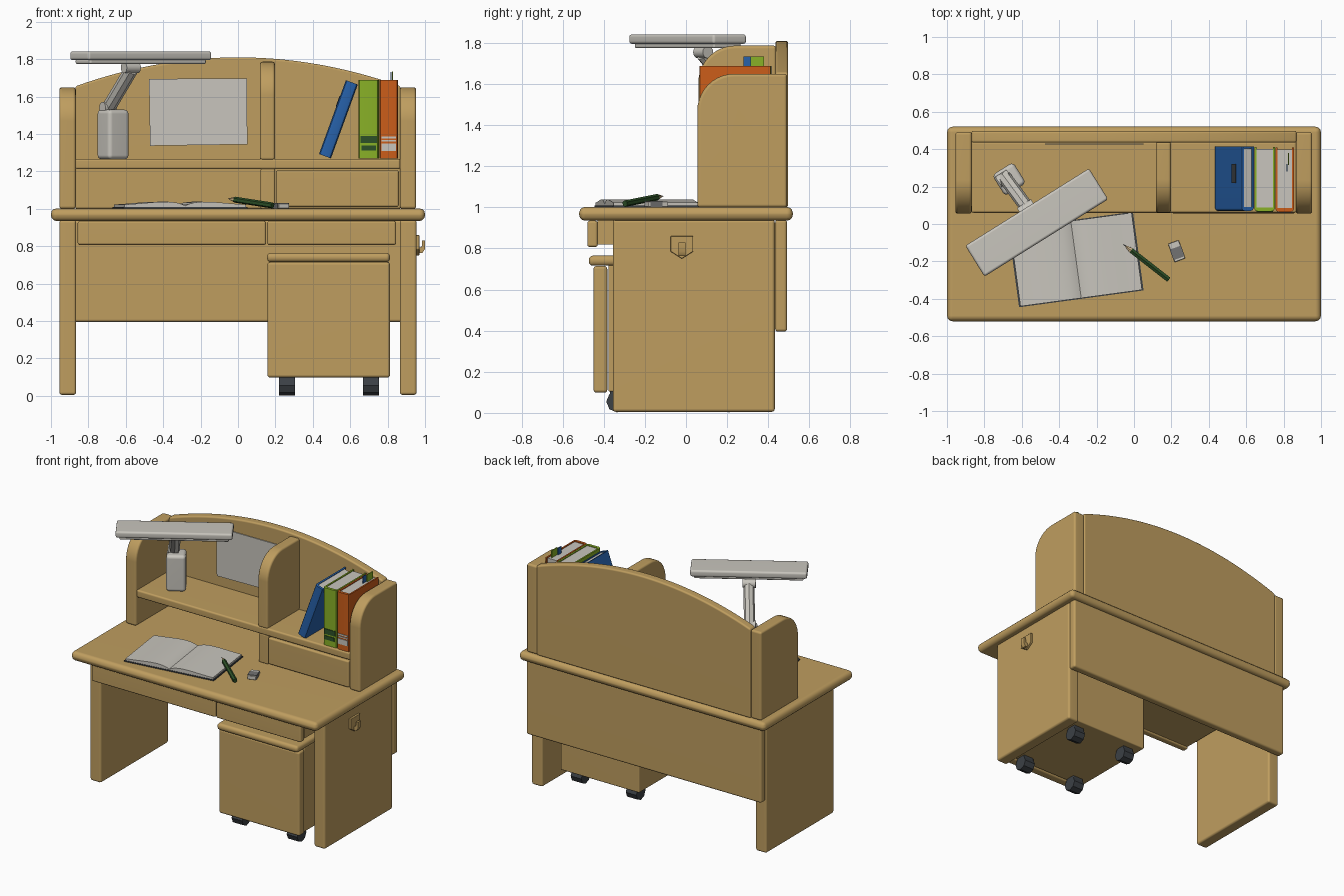
import bpy, bmesh, math
from mathutils import Matrix, Vector

if "Cube" in bpy.data.objects:
    bpy.data.objects.remove(bpy.data.objects["Cube"])


def material(name, r, g, b):
    m = bpy.data.materials.new(name)
    m.diffuse_color = (r, g, b, 1)
    m.use_nodes = True
    m.node_tree.nodes["Principled BSDF"].inputs["Base Color"].default_value = m.diffuse_color
    return m


WOOD = material("wood", 0.52, 0.34, 0.115)
PALE = material("pale_grey", 0.58, 0.56, 0.51)
BLUE = material("blue", 0.02, 0.12, 0.40)
GREEN = material("green", 0.25, 0.44, 0.02)
ORANGE = material("orange", 0.60, 0.11, 0.01)
DARK_GREEN = material("dark_green", 0.025, 0.08, 0.02)
CHARCOAL = material("charcoal", 0.045, 0.052, 0.06)
SLEEVE = material("mid_grey", 0.17, 0.17, 0.17)
TIP = material("light_wood", 0.62, 0.45, 0.25)


def finish(name, bm, mat, mtx=None):
    bmesh.ops.recalc_face_normals(bm, faces=bm.faces)
    me = bpy.data.meshes.new(name)
    bm.to_mesh(me)
    bm.free()
    me.materials.append(mat)
    me.polygons.foreach_set("use_smooth", [True] * len(me.polygons))
    me.set_sharp_from_angle(angle=math.radians(40))
    ob = bpy.data.objects.new(name, me)
    bpy.context.scene.collection.objects.link(ob)
    if mtx:
        ob.matrix_world = mtx
    wn = ob.modifiers.new("weighted", 'WEIGHTED_NORMAL')
    wn.keep_sharp = True
    return ob


def prism(name, pts, axis, lo, hi, mat, bevel=0.0, mtx=None, seg=3):
    """Extrude a 2D profile along an axis; x: (y,z)  y: (x,z)  z: (x,y)."""
    place = {'x': lambda a, b, t: (t, a, b),
             'y': lambda a, b, t: (a, t, b),
             'z': lambda a, b, t: (a, b, t)}[axis]
    bm = bmesh.new()
    A = [bm.verts.new(place(a, b, lo)) for a, b in pts]
    B = [bm.verts.new(place(a, b, hi)) for a, b in pts]
    n = len(pts)
    bm.faces.new(A)
    bm.faces.new(B[::-1])
    for i in range(n):
        j = (i + 1) % n
        bm.faces.new((A[i], A[j], B[j], B[i]))
    bmesh.ops.recalc_face_normals(bm, faces=bm.faces)
    if bevel:
        edges = [e for e in bm.edges if e.calc_face_angle(0) > 0.5]
        bmesh.ops.bevel(bm, geom=edges, offset=bevel, segments=seg,
                        profile=0.5, affect='EDGES', clamp_overlap=True)
    return finish(name, bm, mat, mtx)


def box(name, x0, x1, y0, y1, z0, z1, mat, bevel=0.0, mtx=None):
    return prism(name, [(x0, y0), (x1, y0), (x1, y1), (x0, y1)], 'z', z0, z1, mat, bevel, mtx)


def rod(name, a, b, r1, r2, segs, mat):
    """Cylinder or cone from a to b."""
    a, b = Vector(a), Vector(b)
    d = b - a
    bm = bmesh.new()
    bmesh.ops.create_cone(bm, cap_ends=True, segments=segs, radius1=r1, radius2=r2, depth=d.length)
    return finish(name, bm, mat, Matrix.Translation((a + b) / 2) @ d.to_track_quat('Z', 'Y').to_matrix().to_4x4())


def rounded_side(y0, y1, z0, z1, r):
    """Upright panel outline with its front top corner rounded."""
    arc = [(y0 + r - r * math.cos(t), z1 - r + r * math.sin(t))
           for t in [i * math.pi / 20 for i in range(11)]]
    return [(y1, z0), (y0, z0)] + arc + [(y1, z1)]


def placed(x, y, z, deg, axis='Z'):
    return Matrix.Translation((x, y, z)) @ Matrix.Rotation(math.radians(deg), 4, axis)


# Desk: top, legs, rear panel
box("desktop", -1, 1, -0.52, 0.52, 0.935, 1.002, WOOD, 0.03)
for side, x0 in (("left", -0.955), ("right", 0.865)):
    box(side + "_leg", x0, x0 + 0.09, -0.356, 0.432, 0.005, 0.94, WOOD, 0.015)
    prism(side + "_hutch_side", rounded_side(0.055, 0.492, 1.0, 1.65, 0.18), 'x', x0, x0 + 0.088, WOOD, 0.015)
box("lower_back_panel", -0.955, 0.955, 0.434, 0.492, 0.395, 0.94, WOOD, 0.015)

# Desk drawers
for name, x0, x1 in (("wide_drawer", -0.857, 0.15), ("small_drawer", 0.156, 0.845)):
    box(name + "_front", x0, x1, -0.48, -0.43, 0.807, 0.935, WOOD, 0.012)
    box(name + "_body", x0 + 0.01, x1 - 0.005, -0.43, 0.32, 0.82, 0.94, WOOD)

# Hutch: arched back, shelf, divider, drawer
arch = [(x, 1.81 - 0.155 * (x / 0.87) ** 2) for x in [-0.87 + 1.74 * i / 28 for i in range(29)]]
prism("arched_back", [(0.87, 1.0), (-0.87, 1.0)] + arch, 'y', 0.435, 0.497, WOOD, 0.012)
box("shelf", -0.87, 0.868, 0.06, 0.44, 1.212, 1.267, WOOD, 0.012)
prism("divider_upper", rounded_side(0.06, 0.44, 1.26, 1.787, 0.18), 'x', 0.117, 0.198, WOOD, 0.015)
box("divider_lower", 0.12, 0.198, 0.065, 0.44, 1.0, 1.215, WOOD, 0.01)
box("hutch_drawer", 0.203, 0.86, 0.055, 0.43, 1.01, 1.206, WOOD, 0.012)

# Rolling cabinet
box("cabinet_lid", 0.155, 0.813, -0.473, 0.31, 0.716, 0.765, WOOD, 0.02)
box("cabinet_front", 0.157, 0.813, -0.45, -0.383, 0.098, 0.715, WOOD, 0.015)
box("cabinet_body", 0.165, 0.805, -0.378, 0.308, 0.103, 0.72, WOOD, 0.008)
for i, (x, y) in enumerate([(x, y) for x in (0.262, 0.71) for y in (-0.335, 0.21)]):
    rod(f"caster_{i}", (x - 0.043, y, 0.055), (x + 0.043, y, 0.055), 0.053, 0.053, 8, CHARCOAL)
    box(f"caster_fork_{i}", x - 0.043, x + 0.043, y - 0.035, y + 0.04, 0.07, 0.108, CHARCOAL, 0.006)

# Bag hook on the right leg
prism("hook_plate", [(-0.075, 0.86), (0.035, 0.86), (0.035, 0.785), (-0.02, 0.75), (-0.075, 0.785)],
      'x', 0.95, 0.97, WOOD, 0.004)
prism("hook", [(0.965, 0.763), (0.985, 0.763), (1.0, 0.785), (1.0, 0.83), (0.985, 0.83),
               (0.982, 0.797), (0.965, 0.79)], 'y', -0.037, -0.003, WOOD)

# Desk lamp
lamp = placed(-0.668, 0.24, 0, 32)
box("lamp_base", -0.066, 0.066, -0.066, 0.066, 1.265, 1.53, PALE, 0.022, lamp)
rod("lamp_base_joint", (-0.725, 0.225, 1.54), (-0.665, 0.263, 1.54), 0.032, 0.032, 16, PALE)
rod("lamp_arm", (-0.692, 0.25, 1.54), (-0.57, 0.085, 1.745), 0.037, 0.037, 8, PALE)
rod("lamp_head_joint", (-0.61, 0.06, 1.755), (-0.535, 0.107, 1.755), 0.03, 0.03, 16, PALE)
head = placed(-0.52, 0.008, 0, 32)
box("lamp_shade", -0.39, 0.39, -0.097, 0.097, 1.795, 1.842, PALE, 0.014, head)
box("lamp_diffuser", -0.365, 0.365, -0.078, 0.078, 1.775, 1.80, PALE, 0.008, head)

# Paper sheet on the back panel
prism("wall_paper", [(-0.476, 1.695), (0.048, 1.697), (0.05, 1.345), (-0.47, 1.337)], 'y', 0.425, 0.431, PALE)


# Books: U-shaped cover around a page block
def book(name, w, h, mat, mtx):
    d, t = 0.345, 0.011
    prism(name + "_cover", [(0, d), (0, 0.015), (0.006, 0.004), (0.018, 0), (w - 0.018, 0),
                            (w - 0.006, 0.004), (w, 0.015), (w, d), (w - t, d),
                            (w - t, 0.02), (t, 0.02), (t, d)], 'z', 0, h, mat, 0, mtx)
    box(name + "_pages", t, w - t, 0.02, d - 0.012, 0.008, h - 0.006, PALE, 0, mtx)


tilt = placed(0.433, 0.07, 1.293, 20, 'Y')
book("blue_book", 0.068, 0.42, BLUE, tilt)
book("green_book", 0.11, 0.42, GREEN, Matrix.Translation((0.643, 0.068, 1.268)))
book("orange_book", 0.1, 0.42, ORANGE, Matrix.Translation((0.756, 0.065, 1.268)))
box("blue_book_mark", -0.003, 0.001, 0.15, 0.25, 0.27, 0.33, CHARCOAL, 0, tilt)

# Spine decorations and page tabs
box("green_spine_upper_mark", 0.655, 0.742, 0.064, 0.07, 1.352, 1.39, DARK_GREEN)
box("green_spine_lower_mark", 0.66, 0.737, 0.064, 0.07, 1.312, 1.34, DARK_GREEN)
for i, (z0, z1) in enumerate(((1.31, 1.35), (1.36, 1.368), (1.376, 1.386))):
    box(f"orange_spine_stripe_{i}", 0.766, 0.846, 0.061, 0.067, z0, z1, PALE)
box("blue_page_tab", 0.815, 0.82, 0.28, 0.32, 1.64, 1.733, BLUE)
box("green_page_tab", 0.824, 0.829, 0.315, 0.38, 1.64, 1.735, GREEN)

# Open notebook
note = placed(-0.31, -0.19, 1.002, 7.7)
box("notebook_cover", -0.336, 0.336, -0.212, 0.212, 0, 0.008, CHARCOAL, 0, note)
half = [(0.02, 0.024), (0.05, 0.032), (0.09, 0.036), (0.15, 0.035), (0.22, 0.029), (0.28, 0.024), (0.328, 0.021)]
top = [(-x, z) for x, z in reversed(half)] + [(0, 0.014)] + half
prism("notebook_pages", [(0.328, 0.007), (-0.328, 0.007)] + top, 'y', -0.208, 0.208, PALE, 0, note)

# Pencil and eraser
tip, end = Vector((-0.055, -0.11, 1.055)), Vector((0.185, -0.297, 1.018))
neck = tip.lerp(end, 0.16)
rod("pencil_body", neck, end, 0.016, 0.016, 6, DARK_GREEN)
rod("pencil_point", neck, tip.lerp(end, 0.04), 0.016, 0.004, 6, TIP)
rod("pencil_lead", tip.lerp(end, 0.04), tip, 0.004, 0.0005, 6, CHARCOAL)
rub = placed(0.228, -0.145, 1.002, 20)
box("eraser", -0.03, 0.03, -0.052, 0.052, 0, 0.026, PALE, 0.004, rub)
box("eraser_sleeve", -0.032, 0.032, -0.04, 0.02, -0.001, 0.029, SLEEVE, 0, rub)
